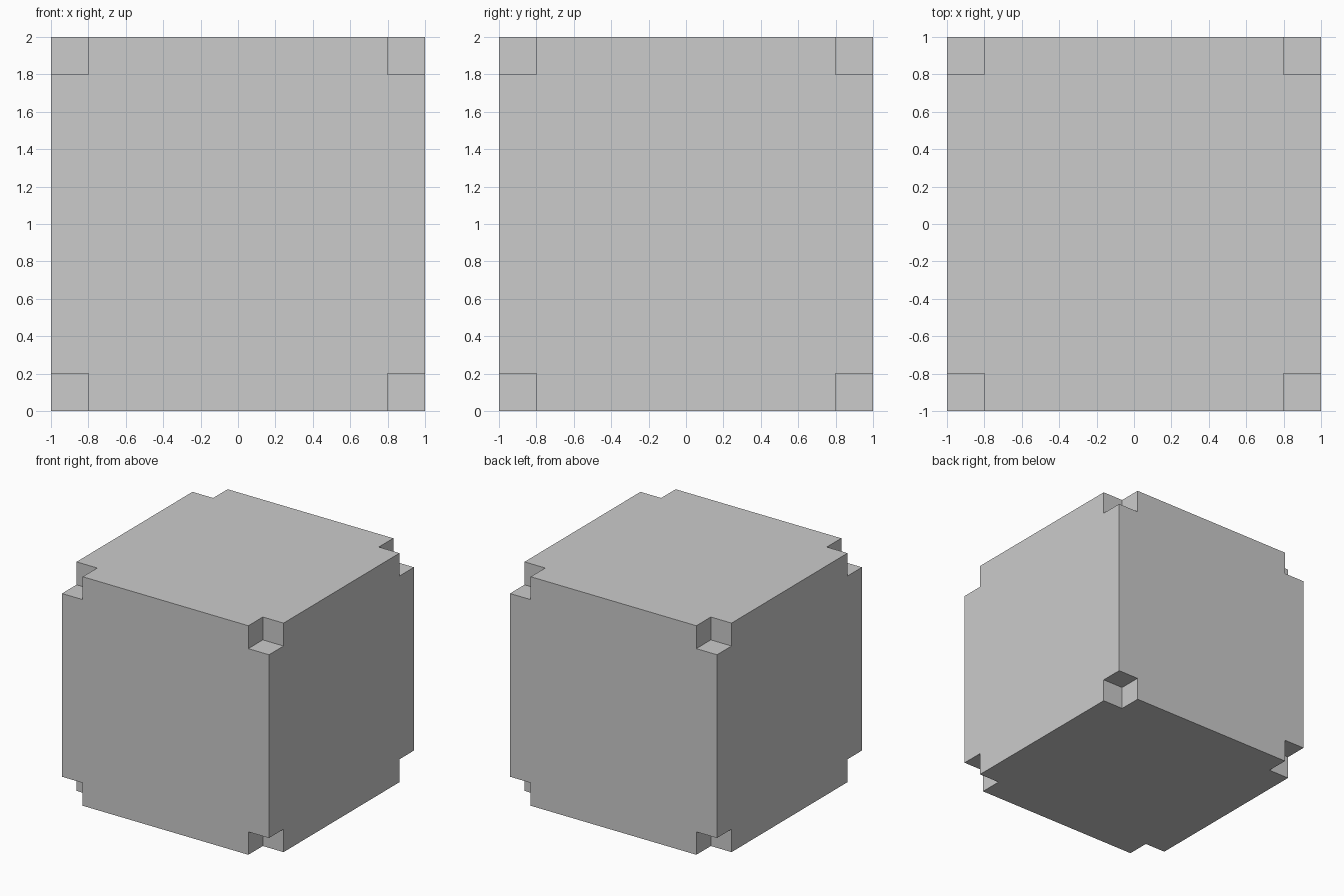
import bpy, bmesh
from itertools import product
from mathutils import Vector

if "Cube" in bpy.data.objects:
    bpy.data.objects.remove(bpy.data.objects["Cube"])

CUTS = (-1.0, -0.8, 0.8, 1.0)  # grid lines on each axis: outer faces and notch depth


def is_solid(cell):
    # inside the 3x3x3 grid, but not one of the eight corner cells
    return all(0 <= c <= 2 for c in cell) and any(c == 1 for c in cell)


bm = bmesh.new()

# Skin every solid cell wherever its neighbour is empty
for cell in product(range(3), repeat=3):
    if not is_solid(cell):
        continue
    for axis, side in product(range(3), (0, 1)):
        neighbour = list(cell)
        neighbour[axis] += 2 * side - 1
        if is_solid(neighbour):
            continue
        u, v = (axis + 1) % 3, (axis + 2) % 3
        loop = []
        for du, dv in ((0, 0), (1, 0), (1, 1), (0, 1)):
            p = Vector()
            p[axis] = CUTS[cell[axis] + side]
            p[u] = CUTS[cell[u] + du]
            p[v] = CUTS[cell[v] + dv]
            loop.append(bm.verts.new(p + Vector((0, 0, 1))))
        bm.faces.new(loop if side else loop[::-1])

# Weld, then merge the coplanar patches into single flat faces
bmesh.ops.remove_doubles(bm, verts=bm.verts, dist=0.0001)
bmesh.ops.dissolve_limit(bm, angle_limit=0.01, verts=bm.verts, edges=bm.edges)
bmesh.ops.recalc_face_normals(bm, faces=bm.faces)

mesh = bpy.data.meshes.new("notched_cube")
bm.to_mesh(mesh)
bm.free()
cube = bpy.data.objects.new("notched_cube", mesh)
bpy.context.collection.objects.link(cube)
